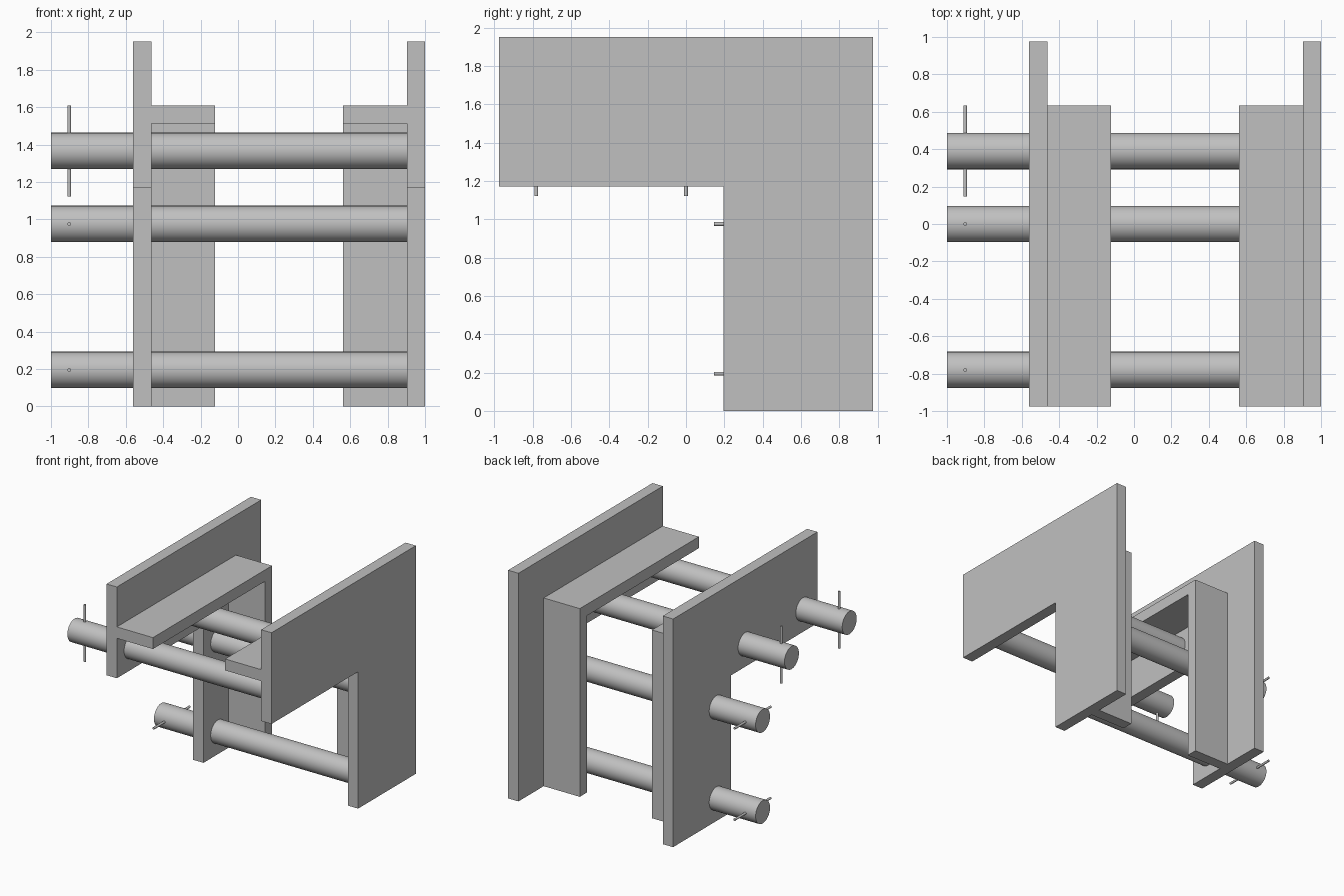
import bpy, bmesh, math
from mathutils import Vector

cube = bpy.data.objects.get("Cube")
if cube:
    bpy.data.objects.remove(cube, do_unlink=True)

U = 2 / 20.5  # one plate thickness

grey = bpy.data.materials.new("light_grey")
grey.use_nodes = True
grey.diffuse_color = (0.53, 0.53, 0.53, 1)
grey.node_tree.nodes["Principled BSDF"].inputs["Base Color"].default_value = grey.diffuse_color


def extrude_profile(name, profile, x0, x1):
    """Extrude a (y, z) outline along x; all values in plate thicknesses."""
    bm = bmesh.new()
    face = bm.faces.new([bm.verts.new((x0 * U, y * U, z * U)) for y, z in profile])
    ext = bmesh.ops.extrude_face_region(bm, geom=[face])
    verts = [v for v in ext["geom"] if isinstance(v, bmesh.types.BMVert)]
    bmesh.ops.translate(bm, verts=verts, vec=((x1 - x0) * U, 0, 0))
    bmesh.ops.recalc_face_normals(bm, faces=bm.faces)
    mesh = bpy.data.meshes.new(name)
    bm.to_mesh(mesh)
    bm.free()
    mesh.materials.append(grey)
    obj = bpy.data.objects.new(name, mesh)
    bpy.context.collection.objects.link(obj)
    return obj


def cylinder(name, center, axis, radius, length, sides):
    """Round bar along an axis, with smooth sides and flat ends."""
    bpy.ops.mesh.primitive_cylinder_add(
        vertices=sides, radius=radius * U, depth=length * U,
        location=Vector(center) * U,
        rotation=Vector(axis).to_track_quat("Z", "Y").to_euler())
    obj = bpy.context.object
    obj.name = name
    obj.data.materials.append(grey)
    bpy.ops.object.shade_smooth_by_angle(angle=math.radians(40))
    return obj


# Side plates and their inner angle brackets
plate = [(-10, 12), (2, 12), (2, 0), (10, 0), (10, 20), (-10, 20)]
bracket = [(-10, 15.5), (5.5, 15.5), (5.5, 0), (6.5, 0), (6.5, 16.5), (-10, 16.5)]
extrude_profile("right_side_plate", plate, -5.75, -4.75)
extrude_profile("right_bracket", bracket, -4.75, -1.25)
extrude_profile("left_side_plate", plate, 9.25, 10.25)
extrude_profile("left_bracket", bracket, 5.75, 9.25)

# Cross rods, each with a locking pin through its free end
rods = {
    "upper_front": (-8, 14, (0, 0, 1)),
    "upper_middle": (0, 14, (0, 0, 1)),
    "rear_middle": (4, 10, (0, 1, 0)),
    "rear_lower": (4, 2, (0, 1, 0)),
}
for name, (y, z, pin_axis) in rods.items():
    cylinder(name + "_rod", (-0.5, y, z), (1, 0, 0), 1, 19.5, 64)
    cylinder(name + "_pin", (-9.25, y, z), pin_axis, 0.1, 5, 24)
